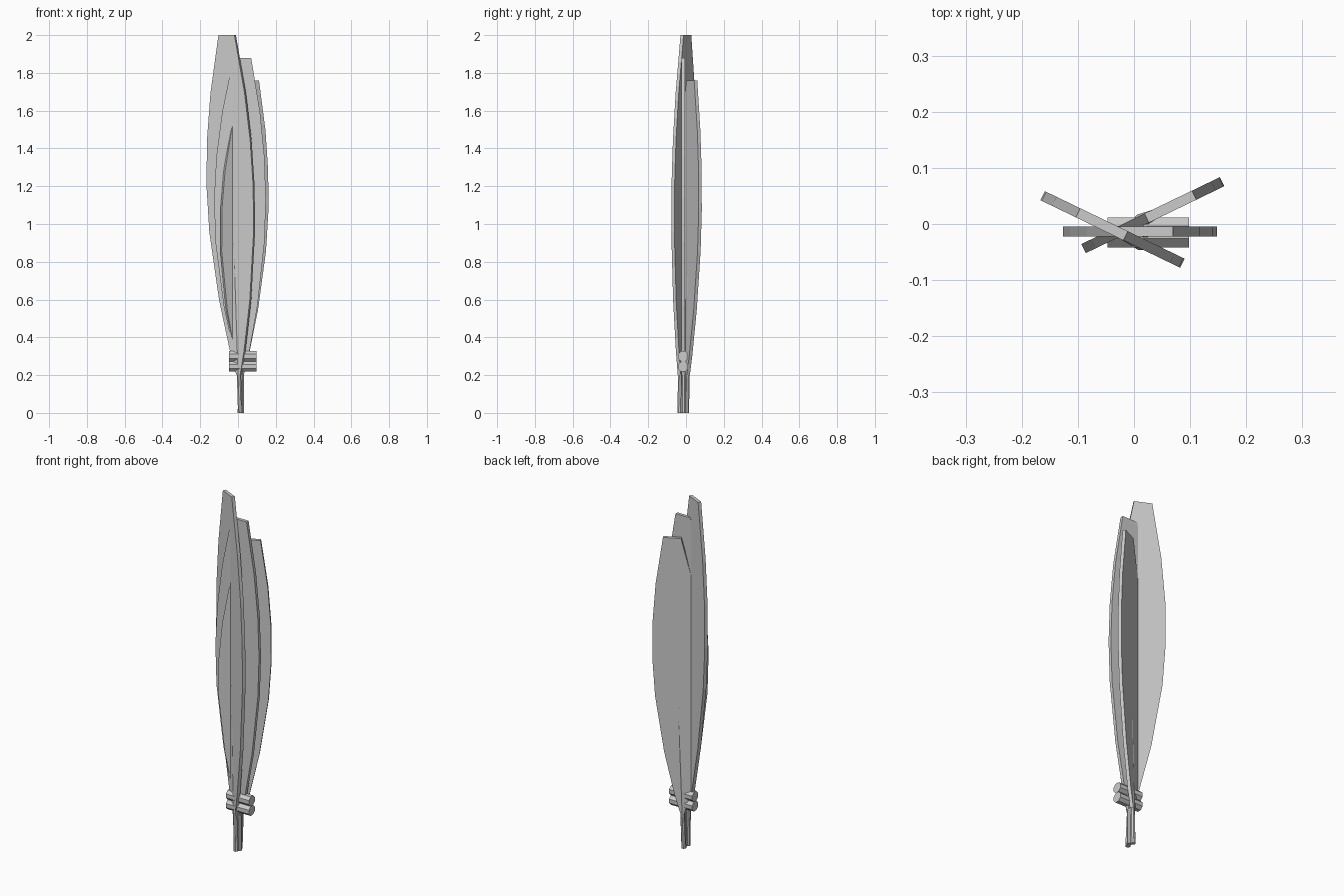
import bpy, bmesh, math
from mathutils import Vector, Matrix

if "Cube" in bpy.data.objects:
    bpy.data.objects.remove(bpy.data.objects["Cube"])

mat = bpy.data.materials.new("light grey")
mat.diffuse_color = (0.6, 0.6, 0.6, 1)
mat.use_nodes = True
mat.node_tree.nodes["Principled BSDF"].inputs["Base Color"].default_value = mat.diffuse_color

Z0 = 0.2          # lower end of the vanes
THICK = 0.018
# (height fraction, half width) of a vane
PROFILE = [(0, .011), (.07, .041), (.22, .09), (.42, .13),
           (.556, .137), (.69, .127), (.83, .1), (1, .047)]


def finish(bm, name):
    bmesh.ops.recalc_face_normals(bm, faces=bm.faces)
    me = bpy.data.meshes.new(name)
    bm.to_mesh(me)
    bm.free()
    me.materials.append(mat)
    ob = bpy.data.objects.new(name, me)
    bpy.context.collection.objects.link(ob)
    return ob


def cone(name, a, b, r1, r2, sides):
    a, b = Vector(a), Vector(b)
    d = b - a
    bm = bmesh.new()
    rot = Vector((0, 0, 1)).rotation_difference(d).to_matrix().to_4x4()
    bmesh.ops.create_cone(bm, cap_ends=True, segments=sides, radius1=r1, radius2=r2,
                          depth=d.length,
                          matrix=Matrix.Translation((a + b) / 2) @ rot
                          @ Matrix.Rotation(math.pi / sides, 4, 'Z'))
    return finish(bm, name)


def feather(name, base, angle, lean, top):
    """Flat vane plus tapering quill, leaning sideways in its own plane."""
    u = Vector((math.cos(angle), math.sin(angle), 0))
    n = Vector((-math.sin(angle), math.cos(angle), 0))
    base = Vector((base[0], base[1], 0))

    def axis(z):
        return base + u * (lean * z / top) + Vector((0, 0, z))

    # vane: the left side is a little broader than the right
    left, right = [], []
    for t, w in PROFILE:
        c = axis(Z0 + t * (top - Z0)) - u * 0.011 * math.sin(math.pi * t)
        left.append(c - u * w)
        right.append(c + u * w)
    bm = bmesh.new()
    face = bm.faces.new([bm.verts.new(p - n * THICK / 2) for p in left + right[::-1]])
    ext = bmesh.ops.extrude_face_region(bm, geom=[face])
    bmesh.ops.translate(bm, vec=n * THICK,
                        verts=[v for v in ext["geom"] if isinstance(v, bmesh.types.BMVert)])
    finish(bm, name + "_vane")
    # quill
    cone(name + "_quill", axis(0), axis(top * 0.95), 0.013, 0.005, 8)


feather("tall_feather", (.012, -.034), -.45, -.077, 2.0)
feather("middle_feather", (.02, -.0135), 0, .0025, 1.88)
feather("short_feather", (.01, .0044), .45, .061, 1.76)

# two cords binding the quills
for i, z in enumerate((.245, .3)):
    cone(f"binding_cord_{i + 1}", (-.047, -.015, z), (.098, -.015, z), .029, .029, 8)
